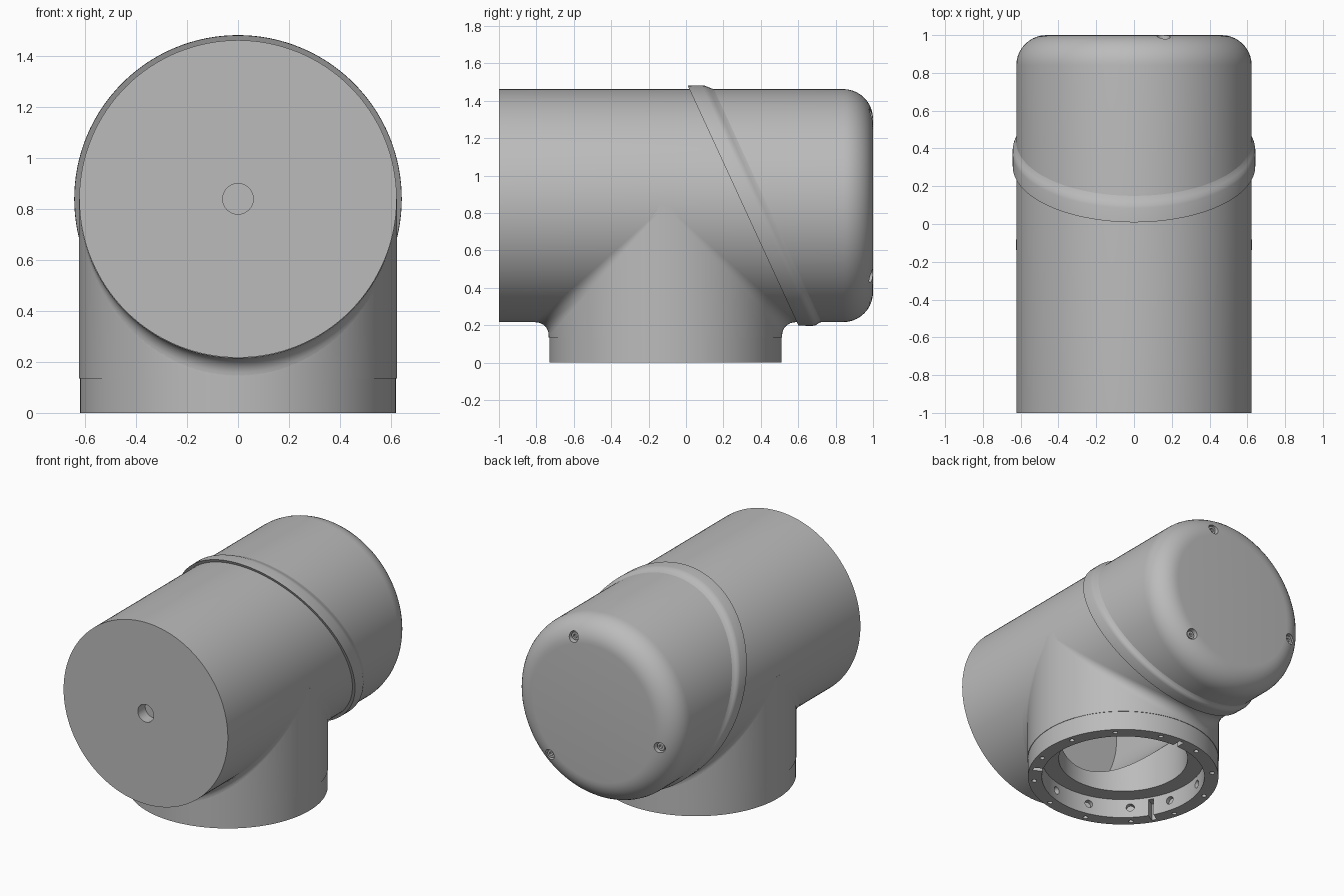
import bpy, bmesh, math
from mathutils import Vector, Matrix

if "Cube" in bpy.data.objects:
    bpy.data.objects.remove(bpy.data.objects["Cube"])

R, AXIS_Z, NECK_Y, SEAM = 0.623, 0.84, -0.11, 0.135
BLEND = 0.07

grey = bpy.data.materials.new("light_grey")
grey.diffuse_color = (0.5, 0.5, 0.5, 1)
grey.use_nodes = True
grey.node_tree.nodes["Principled BSDF"].inputs["Base Color"].default_value = grey.diffuse_color


def make(name, bm):
    bmesh.ops.remove_doubles(bm, verts=bm.verts, dist=1e-5)
    bmesh.ops.recalc_face_normals(bm, faces=bm.faces)
    mesh = bpy.data.meshes.new(name)
    bm.to_mesh(mesh)
    bm.free()
    mesh.materials.append(grey)
    ob = bpy.data.objects.new(name, mesh)
    bpy.context.collection.objects.link(ob)
    return ob


def grid(bm, rows, close=True):
    """Skin a list of vertex rings; returns the rings."""
    rings = [[bm.verts.new(p) for p in row] for row in rows]
    n = len(rows[0])
    for a, b in zip(rings, rings[1:]):
        for i in range(n if close else n - 1):
            j = (i + 1) % n
            bm.faces.new((a[i], a[j], b[j], b[i]))
    return rings


def rod(bm, start, end, radius, sides=24):
    """Add a solid cylinder between two points."""
    a, b = Vector(start), Vector(end)
    rot = (b - a).to_track_quat('Z', 'Y').to_matrix().to_4x4()
    bmesh.ops.create_cone(bm, cap_ends=True, segments=sides, radius1=radius, radius2=radius,
                          depth=(b - a).length, matrix=Matrix.Translation((a + b) / 2) @ rot)


def solid(name, *rods):
    bm = bmesh.new()
    for r in rods:
        rod(bm, *r)
    return make(name, bm)


def cut(ob, *cutters):
    """Subtract the cutters."""
    bpy.context.view_layer.objects.active = ob
    for c in cutters:
        m = ob.modifiers.new("cut", 'BOOLEAN')
        m.operation, m.solver, m.object = 'DIFFERENCE', 'EXACT', c
        bpy.ops.object.modifier_apply(modifier=m.name)


def polar(radius, deg, z):
    a = math.radians(deg)
    return (radius * math.cos(a), NECK_Y + radius * math.sin(a), z)


def ring(radius, y, n=128):
    return [(radius * math.cos(2 * math.pi * i / n), y,
             AXIS_Z + radius * math.sin(2 * math.pi * i / n)) for i in range(n)]


# Shared cutters: hollow of the housing and bore of the neck
cavity = solid("cavity_cutter", ((0, -0.88, AXIS_Z), (0, 0.9, AXIS_Z), 0.59, 128))
bore = solid("bore_cutter", ((0, NECK_Y, 0.02), (0, NECK_Y, AXIS_Z), 0.42, 96))
screw_spots = []
for deg in (72, 192, 312):
    a = math.radians(deg)
    screw_spots.append((0.505 * math.cos(a), AXIS_Z + 0.505 * math.sin(a)))
pockets = solid("pocket_cutter", ((0, -1.1, AXIS_Z), (0, -0.92, AXIS_Z), 0.06, 48),
                *[((x, 0.95, z), (x, 1.1, z), 0.036) for x, z in screw_spots])

# Horizontal housing with rounded rear cap
profile = [(R, -1.0), (R, 0.84)]
for k in range(1, 11):
    t = math.pi / 2 * k / 10
    profile.append((R - 0.16 + 0.16 * math.cos(t), 0.84 + 0.16 * math.sin(t)))
bm = bmesh.new()
rings = grid(bm, [ring(r, y) for r, y in profile])
bm.faces.new(rings[0])
bm.faces.new(rings[-1])
housing = make("housing", bm)
cut(housing, cavity, bore, pockets)

# Cap screws with socket
screws = solid("cap_screws", *[((x, 0.95, z), (x, 0.978, z), 0.027) for x, z in screw_spots])
sockets = solid("socket_cutter", *[((x, 0.962, z), (x, 1.0, z), 0.014, 6) for x, z in screw_spots])
cut(screws, sockets)

# Vertical neck
neck = solid("neck", ((0, NECK_Y, SEAM), (0, NECK_Y, AXIS_Z), R + 0.001, 128))
cut(neck, cavity, bore)

# Rolling-ball blend between neck and housing
N, STEPS, rad = 128, 8, R + 0.001
rows = []
for s in range(STEPS + 1):
    row = []
    for i in range(N):
        a = 2 * math.pi * (i + 0.5) / N
        c, sn = math.cos(a), math.sin(a)
        centre = Vector(((rad + BLEND) * c, NECK_Y + (rad + BLEND) * sn,
                         AXIS_Z - (rad + BLEND) * abs(sn)))
        d = Vector((-c, -sn, 0)).slerp(Vector((-c, 0, abs(sn))), s / STEPS)
        row.append(centre + d * BLEND)
    rows.append(row)
bm = bmesh.new()
grid(bm, rows)
blend = make("neck_blend", bm)

# Slanted collar around the housing
rows = []
for dy, r in ((0, 0.615), (0, 0.642), (0.075, 0.643), (0.09, 0.641), (0.105, 0.634),
              (0.12, 0.626), (0.135, 0.622), (0.135, 0.615)):
    rows.append([(x, 0.305 - 0.461 * (z - AXIS_Z) + dy, z) for x, y, z in ring(r, 0)])
bm = bmesh.new()
grid(bm, rows + rows[:1])
collar = make("slanted_collar", bm)

# Mounting flange at the base of the neck
flange = solid("mounting_flange", ((0, NECK_Y, 0), (0, NECK_Y, SEAM), 0.621, 128))
recess = solid("recess_cutter", ((0, NECK_Y, -0.1), (0, NECK_Y, 0.3), 0.53, 96))
rim_holes = solid("rim_hole_cutter", *[(polar(0.582, 15 + 30 * k, -0.1),
                                        polar(0.582, 15 + 30 * k, 0.06), 0.016, 16) for k in range(12)])
side_holes = solid("side_hole_cutter", *[(polar(0.45, 15 + 30 * k, 0.075),
                                          polar(0.56, 15 + 30 * k, 0.075), 0.027, 20) for k in range(12)])
bm = bmesh.new()
for deg in (90, 210, 330):
    bmesh.ops.create_cube(bm, size=1, matrix=Matrix.Translation(polar(0.54, deg, 0.02))
                          @ Matrix.Rotation(math.radians(deg), 4, 'Z')
                          @ Matrix.Diagonal((0.11, 0.035, 0.2, 1)))
slots = make("slot_cutter", bm)
cut(flange, recess, rim_holes, side_holes, slots)

# Remove cutters, smooth the curved surfaces
for c in (cavity, bore, pockets, sockets, recess, rim_holes, side_holes, slots):
    bpy.data.objects.remove(c)
for ob in (housing, screws, neck, blend, collar, flange):
    bpy.ops.object.select_all(action='DESELECT')
    ob.select_set(True)
    bpy.context.view_layer.objects.active = ob
    bpy.ops.object.shade_smooth_by_angle(angle=math.radians(30))
